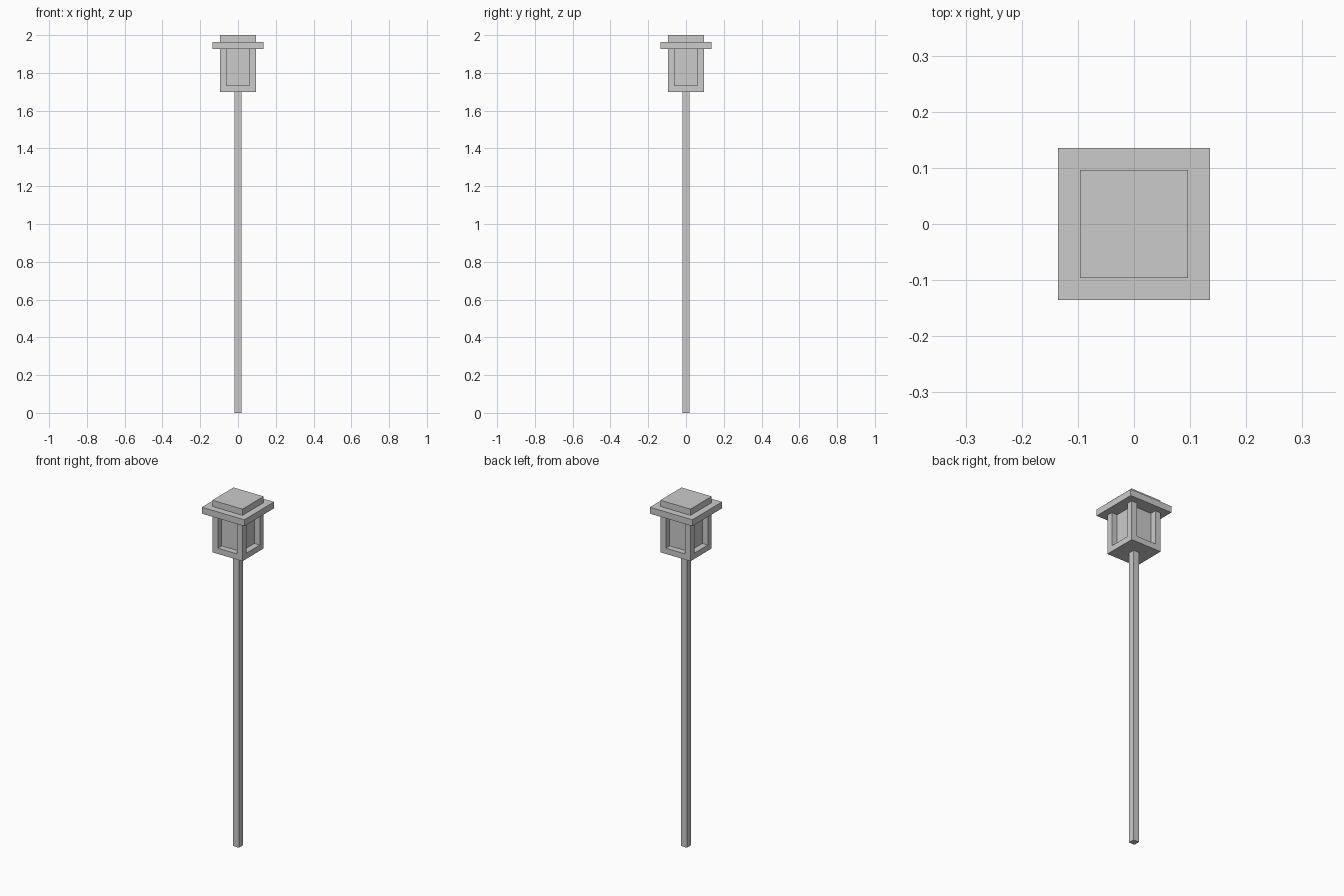
import bpy

if "Cube" in bpy.data.objects:
    bpy.data.objects.remove(bpy.data.objects["Cube"])


def box(name, x, y, half, z0, z1):
    """Square-section box centred on (x, y), from z0 to z1."""
    bpy.ops.mesh.primitive_cube_add(size=1, location=(x, y, (z0 + z1) / 2))
    ob = bpy.context.object
    ob.name = name
    ob.scale = (2 * half, 2 * half, z1 - z0)
    bpy.ops.object.transform_apply(location=False, rotation=False, scale=True)
    return ob


BODY, CORE = 0.096, 0.061
BOTTOM, LEDGE, EAVE, ROOF, TOP = 1.70, 1.733, 1.927, 1.964, 2.0

# pole and lantern floor
box("pole", 0, 0, 0.018, 0, BOTTOM)
box("lantern_base", 0, 0, BODY, BOTTOM, LEDGE)

# recessed lamp block with a square post at each corner
box("lamp_core", 0, 0, CORE, LEDGE, EAVE)
post_half = (BODY - CORE) / 2
offset = BODY - post_half
for sx, side in ((-1, "left"), (1, "right")):
    for sy, end in ((-1, "front"), (1, "back")):
        box(f"{end}_{side}_post", sx * offset, sy * offset, post_half, LEDGE, EAVE)

# overhanging roof slab and raised cap
box("roof_slab", 0, 0, 0.135, EAVE, ROOF)
box("roof_cap", 0, 0, BODY, ROOF, TOP)
